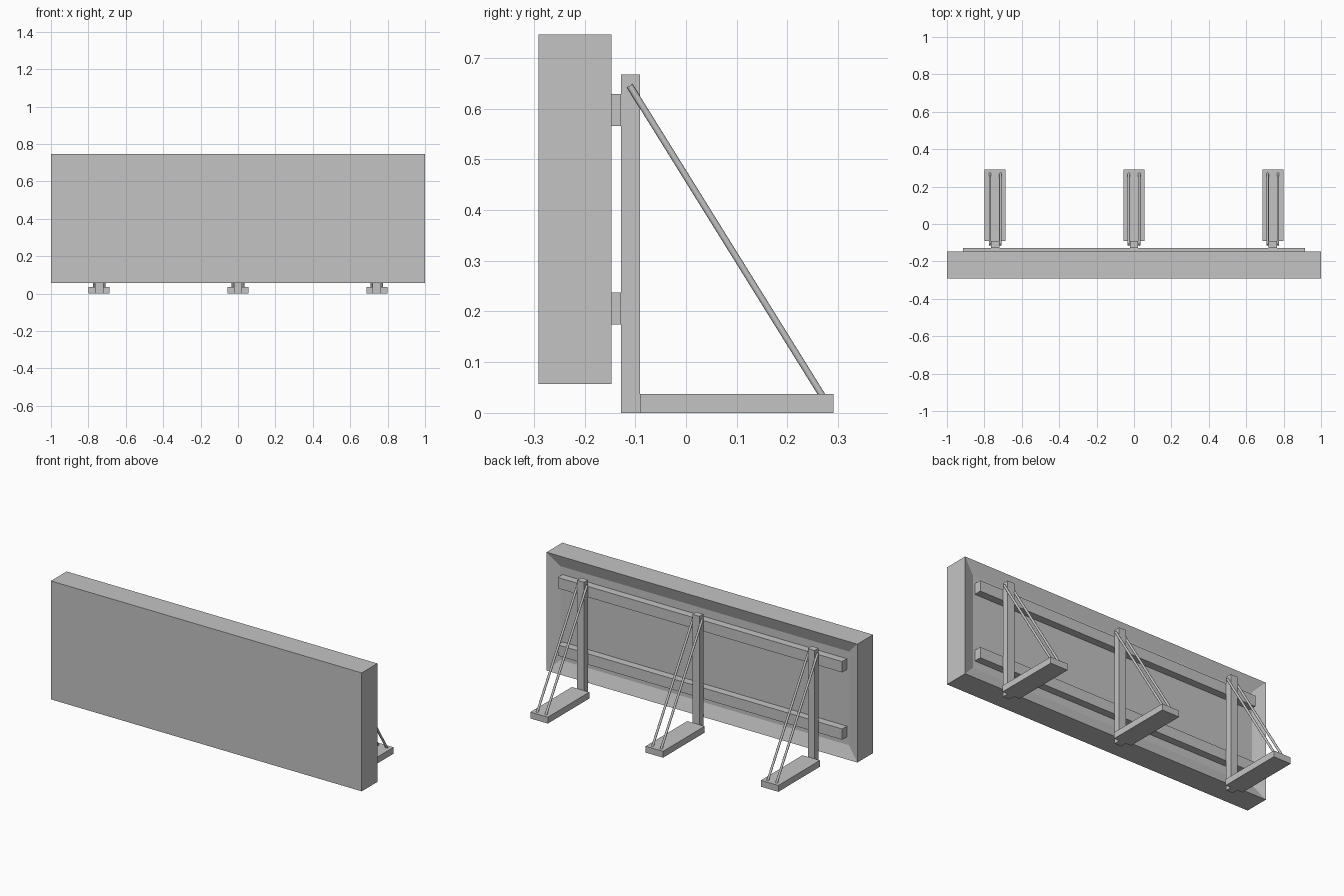
import bpy, bmesh
from mathutils import Vector

default = bpy.data.objects.get("Cube")
if default:
    bpy.data.objects.remove(default, do_unlink=True)

# Single plain grey
grey = bpy.data.materials.new("plain_grey")
grey.use_nodes = True
grey.diffuse_color = (0.55, 0.55, 0.55, 1)
grey.node_tree.nodes["Principled BSDF"].inputs["Base Color"].default_value = grey.diffuse_color


def finish(name, bm):
    mesh = bpy.data.meshes.new(name)
    bmesh.ops.recalc_face_normals(bm, faces=bm.faces)
    bm.to_mesh(mesh)
    bm.free()
    mesh.materials.append(grey)
    obj = bpy.data.objects.new(name, mesh)
    bpy.context.collection.objects.link(obj)
    return obj


def box_mesh(low, high):
    low, high = Vector(low), Vector(high)
    bm = bmesh.new()
    bmesh.ops.create_cube(bm, size=1)
    bmesh.ops.scale(bm, vec=high - low, verts=bm.verts)
    bmesh.ops.translate(bm, vec=(low + high) / 2, verts=bm.verts)
    return bm


def box(name, low, high):
    return finish(name, box_mesh(low, high))


def rod(name, start, end, radius):
    start, end = Vector(start), Vector(end)
    axis = end - start
    bm = bmesh.new()
    bmesh.ops.create_cone(bm, cap_ends=True, segments=16, radius1=radius,
                          radius2=radius, depth=axis.length)
    bmesh.ops.rotate(bm, matrix=axis.to_track_quat("Z", "Y").to_matrix(), verts=bm.verts)
    bmesh.ops.translate(bm, vec=(start + end) / 2, verts=bm.verts)
    obj = finish(name, bm)
    bpy.ops.object.select_all(action="DESELECT")
    obj.select_set(True)
    bpy.context.view_layer.objects.active = obj
    bpy.ops.object.shade_smooth_by_angle()
    return obj


# Display panel with a shallow recess in its back
panel_back = -0.147
recess = 0.025
bm = box_mesh((-1, -0.291, 0.057), (1, panel_back, 0.746))
bm.faces.ensure_lookup_table()
back = max(bm.faces, key=lambda f: f.calc_center_median().y)
bmesh.ops.inset_region(bm, faces=[back], thickness=0.072, use_even_offset=True)
bmesh.ops.translate(bm, vec=(0, -recess, 0), verts=back.verts)
finish("panel", bm)

# Two mounting rails across the recess
post_front, post_back = -0.128, -0.091
for name, z in (("lower_rail", 0.174), ("upper_rail", 0.566)):
    box(name, (-0.915, panel_back - recess, z), (0.915, post_front, z + 0.063))

# Three stands, each a post, a foot and a pair of diagonal braces
for side, x in (("right", -0.742), ("middle", 0), ("left", 0.742)):
    box(side + "_post", (x - 0.022, post_front, 0), (x + 0.022, post_back, 0.667))
    box(side + "_foot", (x - 0.056, post_back, 0), (x + 0.056, 0.291, 0.037))
    for edge, offset in (("right", -0.028), ("left", 0.028)):
        rod(side + "_stand_" + edge + "_brace", (x + offset, -0.111, 0.645),
            (x + offset, 0.275, 0.024), 0.0065)
